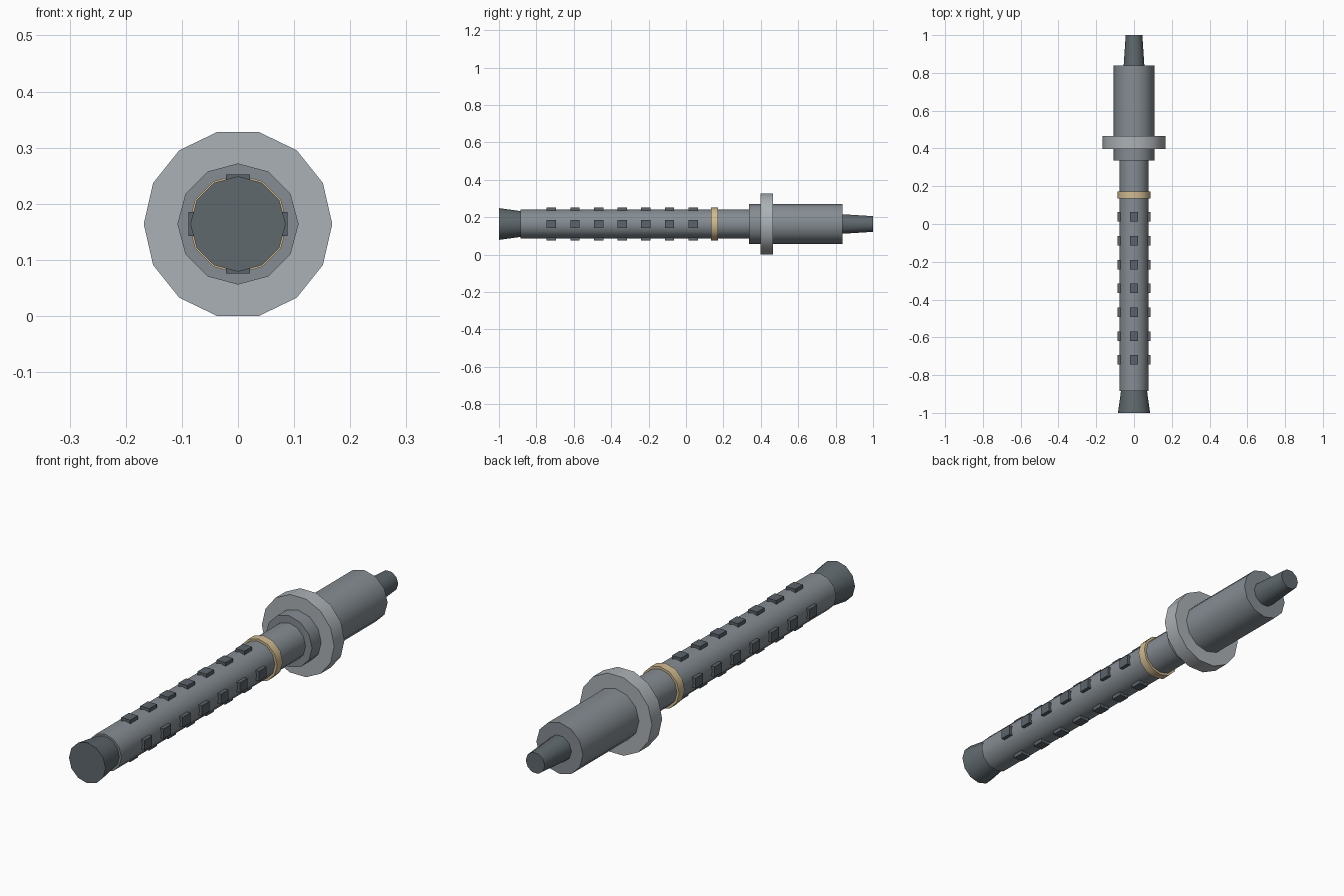
import bpy, bmesh, math
from mathutils import Matrix

if "Cube" in bpy.data.objects:
    bpy.data.objects.remove(bpy.data.objects["Cube"])

CZ = 0.164  # height of the long axis


def material(name, rgb):
    m = bpy.data.materials.new(name)
    m.diffuse_color = (*rgb, 1)
    m.use_nodes = True
    m.node_tree.nodes["Principled BSDF"].inputs["Base Color"].default_value = m.diffuse_color
    return m


steel = material("mid_grey_steel", (0.235, 0.265, 0.29))
light = material("light_grey_steel", (0.41, 0.44, 0.465))
dark = material("dark_grey_steel", (0.115, 0.14, 0.155))
slot = material("dark_block_grey", (0.105, 0.125, 0.145))
brass = material("pale_brass", (0.64, 0.50, 0.29))


def finish(name, bm, mat, smooth):
    bmesh.ops.recalc_face_normals(bm, faces=bm.faces)
    me = bpy.data.meshes.new(name)
    bm.to_mesh(me)
    bm.free()
    me.materials.append(mat)
    ob = bpy.data.objects.new(name, me)
    bpy.context.collection.objects.link(ob)
    if smooth:
        bpy.ops.object.select_all(action='DESELECT')
        ob.select_set(True)
        bpy.context.view_layer.objects.active = ob
        bpy.ops.object.shade_smooth_by_angle(angle=math.radians(40))
    return ob


def turned(name, y0, y1, r0, r1, sides, mat):
    """Capped cylinder or cone along y, with corners on the x axis."""
    bm = bmesh.new()
    rings = [[bm.verts.new((r * math.cos(2 * math.pi * i / sides), y,
                            CZ + r * math.sin(2 * math.pi * i / sides)))
              for i in range(sides)] for y, r in ((y0, r0), (y1, r1))]
    for i in range(sides):
        j = (i + 1) % sides
        bm.faces.new((rings[0][i], rings[0][j], rings[1][j], rings[1][i]))
    bm.faces.new(rings[0])
    bm.faces.new(rings[1])
    return finish(name, bm, mat, True)


# Main turned parts, front to back
turned("flared_muzzle", -1.0, -0.885, 0.085, 0.069, 12, dark)
turned("barrel_tube", -0.885, 0.345, 0.078, 0.078, 12, steel)
turned("brass_ring", 0.134, 0.171, 0.088, 0.088, 12, brass)
turned("rear_body", 0.337, 0.838, 0.108, 0.108, 12, steel)
turned("wide_flange", 0.398, 0.466, 0.168, 0.168, 14, light)
turned("tapered_tail", 0.835, 1.0, 0.055, 0.044, 10, dark)

# Four rows of seven small blocks around the barrel
bm = bmesh.new()
for row in range(4):
    turn = Matrix.Rotation(row * math.pi / 2, 4, 'Y')
    for k in range(7):
        place = (Matrix.Translation((0, 0.038 - 0.1263 * k, CZ)) @ turn
                 @ Matrix.Translation((0, 0, 0.079))
                 @ Matrix.Diagonal((0.042, 0.05, 0.018, 1)))
        bmesh.ops.create_cube(bm, size=1, matrix=place)
finish("barrel_blocks", bm, slot, False)
